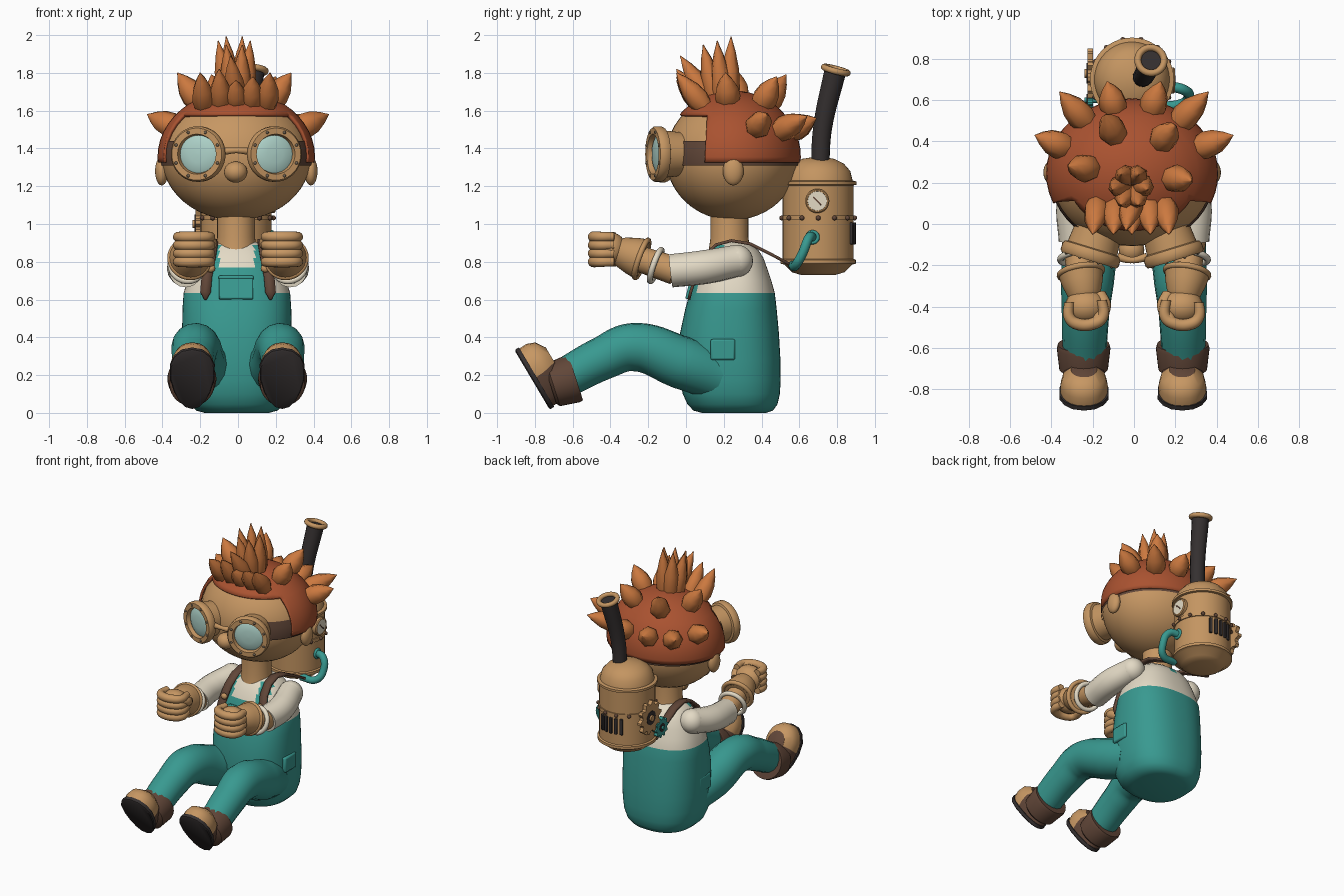
import bpy, bmesh
from math import sin, cos, pi, radians
from mathutils import Vector, Matrix

cube = bpy.data.objects.get("Cube")
if cube:
    bpy.data.objects.remove(cube)


def material(name, rgb):
    m = bpy.data.materials.new(name)
    m.use_nodes = True
    m.diffuse_color = (*rgb, 1)
    m.node_tree.nodes["Principled BSDF"].inputs["Base Color"].default_value = (*rgb, 1)
    return m


SKIN = material("skin tan", (0.57, 0.31, 0.125))
BRASS = material("brass", (0.55, 0.30, 0.12))
CAP = material("dark hair", (0.40, 0.085, 0.03))
SPIKE = material("orange hair", (0.60, 0.19, 0.05))
TEAL = material("teal cloth", (0.04, 0.32, 0.28))
CREAM = material("cream shirt", (0.77, 0.70, 0.56))
BROWN = material("brown leather", (0.12, 0.062, 0.04))
DARK = material("charcoal", (0.036, 0.03, 0.03))
LENS = material("pale lens", (0.42, 0.64, 0.58))
RIVET = material("dull steel", (0.17, 0.13, 0.09))


def finish(ob, mat, smooth=40):
    ob.data.materials.append(mat)
    bpy.ops.object.select_all(action='DESELECT')
    ob.select_set(True)
    bpy.context.view_layer.objects.active = ob
    bpy.ops.object.shade_smooth_by_angle(angle=radians(smooth))
    return ob


def from_bmesh(name, bm, mat, m=Matrix(), smooth=40):
    bmesh.ops.recalc_face_normals(bm, faces=bm.faces)
    me = bpy.data.meshes.new(name)
    bm.to_mesh(me)
    bm.free()
    ob = bpy.data.objects.new(name, me)
    bpy.context.collection.objects.link(ob)
    ob.matrix_world = m
    return finish(ob, mat, smooth)


def aim(loc, direction):
    return Matrix.Translation(loc) @ Vector(direction).to_track_quat('Z', 'Y').to_matrix().to_4x4()


def loft(name, rings, mat, m=Matrix(), seg=32, power=2, teeth=0, smooth=40):
    """Stack of rings (height, rx, ry, cy) along local Z, capped at both ends."""
    bm = bmesh.new()
    loops = []
    for h, rx, *rest in rings:
        ry = rest[0] if rest else rx
        cy = rest[1] if len(rest) > 1 else 0
        loop = []
        for i in range(seg):
            a = 2 * pi * i / seg
            k = 1 - teeth * (i // 2 % 2)
            c, s = cos(a), sin(a)
            x = abs(c) ** (2 / power) * (1 if c > 0 else -1)
            y = abs(s) ** (2 / power) * (1 if s > 0 else -1)
            loop.append(bm.verts.new((rx * k * x, cy + ry * k * y, h)))
        loops.append(loop)
    for a, b in zip(loops, loops[1:]):
        for i in range(seg):
            j = (i + 1) % seg
            bm.faces.new((a[i], a[j], b[j], b[i]))
    bm.faces.new(loops[0])
    bm.faces.new(loops[-1])
    return from_bmesh(name, bm, mat, m, smooth)


def ball(name, loc, radii, mat, seg=24, cuts=(), keep=None):
    """Ellipsoid, optionally sliced by planes with only some faces kept."""
    bm = bmesh.new()
    m = Matrix.Translation(loc) @ Matrix.Diagonal((*radii, 1))
    bmesh.ops.create_uvsphere(bm, u_segments=seg, v_segments=max(6, seg // 2), radius=1, matrix=m)
    for co, no in cuts:
        bmesh.ops.bisect_plane(bm, geom=bm.verts[:] + bm.edges[:] + bm.faces[:], plane_co=co, plane_no=no)
    if keep:
        drop = [f for f in bm.faces if not keep(f.calc_center_median())]
        bmesh.ops.delete(bm, geom=drop, context='FACES')
    return from_bmesh(name, bm, mat, smooth=60)


def box(name, size, mat, m, bevel=0.006):
    bm = bmesh.new()
    bmesh.ops.create_cube(bm, size=1, matrix=Matrix.Diagonal((*size, 1)))
    ob = from_bmesh(name, bm, mat, m, 30)
    mod = ob.modifiers.new("bevel", 'BEVEL')
    mod.width, mod.segments = bevel, 2


def tube(name, pts, radii, mat):
    cu = bpy.data.curves.new(name, 'CURVE')
    cu.dimensions, cu.bevel_depth, cu.bevel_resolution = '3D', 1, 6
    cu.use_fill_caps = True
    sp = cu.splines.new('BEZIER')
    sp.bezier_points.add(len(pts) - 1)
    for bp, p, r in zip(sp.bezier_points, pts, radii):
        bp.co, bp.radius = p, r
        bp.handle_left_type = bp.handle_right_type = 'AUTO'
    ob = bpy.data.objects.new(name, cu)
    bpy.context.collection.objects.link(ob)
    bpy.ops.object.select_all(action='DESELECT')
    ob.select_set(True)
    bpy.context.view_layer.objects.active = ob
    bpy.ops.object.convert(target='MESH')
    finish(bpy.context.object, mat, 50)


def ring(name, m, major, minor, mat):
    bpy.ops.mesh.primitive_torus_add(major_segments=32, minor_segments=10, major_radius=major, minor_radius=minor)
    ob = bpy.context.object
    ob.name, ob.matrix_world = name, m
    finish(ob, mat, 60)


def paint(ob, mat, rule):
    ob.data.materials.append(mat)
    for f in ob.data.polygons:
        if rule(f.center):
            f.material_index = 1


# Torso with overalls and shirt
torso = loft("torso", [(0, .17, .17, .255), (.012, .215, .21, .25), (.045, .25, .238, .246), (.1, .272, .257, .24),
                       (.17, .284, .266, .235), (.28, .29, .268, .232), (.42, .29, .262, .23), (.55, .288, .242, .238),
                       (.635, .282, .225, .245), (.7, .262, .207, .245), (.77, .238, .183, .245), (.82, .21, .16, .25),
                       (.86, .18, .135, .25), (.89, .14, .1, .245), (.905, .1, .08, .24)], CREAM,
             Matrix.Translation((-.006, 0, 0)), seg=72, power=2.4)
paint(torso, TEAL, lambda c: c.z < .635
      or c.y < .2 and (abs(c.x) < .125 and c.z < .77 or .09 < abs(c.x) < .165 and c.z < .88)
      or c.y > .3 and abs(c.x) < .03 and .82 < c.z < .87)
loft("neck", [(.86, .11), (.93, .1), (1.06, .1)], SKIN, Matrix.Translation((-.01, .23, 0)))
box("bib_pocket", (.18, .12, .03), TEAL, aim((-.01, .025, .66), (0, -1, .25)))
box("bib_pocket_hem", (.185, .018, .034), TEAL, aim((-.01, .038, .715), (0, -1, .25)))

# Head, ears, nose, hair and goggle strap
CX = -.009
HEAD = Vector((CX, .245, 1.355))
ball("head", HEAD, (.395, .352, .335), SKIN, 48)
ball("nose", (CX - .003, -.125, 1.275), (.062, .06, .056), SKIN)
ball("goggle_strap", HEAD, (.403, .36, .342), BROWN, 48,
     [((0, 0, 1.31), (0, 0, 1)), ((0, 0, 1.44), (0, 0, 1)), ((0, -.035, 0), (0, 1, 0))],
     lambda c: 1.31 < c.z < 1.44 and c.y > -.035)
HAIR = Vector((.417, .363, .352))
hair = ball("hair_cap", HEAD, HAIR, CAP, 48,
            [((0, 0, z), (0, 0, 1)) for z in (1.325, 1.58)] + [((0, .1, 1.35), (0, 1, -.05))],
            lambda c: c.z > 1.58 or c.z > 1.325 and c.y > .1 + (c.z - 1.35) * .05)
hair.modifiers.new("thickness", 'SOLIDIFY').thickness = .018


def spike(base, tip, r):
    base, tip = Vector(base), Vector(tip)
    n = (tip - base).length
    loft("hair_spike", [(-.03, r * .8), (n * .12, r), (n * .45, r * .86), (n * .75, r * .48), (n * .95, r * .12),
                        (n, .003)], SPIKE, aim(base, tip - base), seg=7, smooth=56)


# Spikes growing straight out of the cap
tips = [(s * x, y, z) for s in (1, -1) for x, y, z in ((.48, .43, 1.58), (.36, .64, 1.57), (.13, .69, 1.56))]
tips += [(-.14, .53, 1.79), (.2, .48, 1.78), (-.32, .28, 1.8), (.28, .21, 1.8)]
for t in tips:
    d = Vector(t) - HEAD
    k = Vector((d.x / HAIR.x, d.y / HAIR.y, d.z / HAIR.z)).length
    spike(HEAD + d / k, t, .07)
# Fringe row and tall crest
for x, z in ((-.2, 1.8), (-.1, 1.82), (-.01, 1.76), (.08, 1.78), (.17, 1.8)):
    spike((x * .9, .08, 1.64), (x, -.05, z), .062)
spike((-.01, .11, 1.67), (-.04, -.03, 1.89), .06)
for i in range(6):
    c, s = cos(i * pi / 3), sin(i * pi / 3)
    spike((.045 * c - .01, .19 + .045 * s, 1.68), (-.02 + .085 * c, .165 + .085 * s, 1.97 + .025 * s), .056)

# Goggles
tube("goggle_bridge", [(CX + x, y, z) for x, y, z in ((-.07, -.16, 1.385), (0, -.175, 1.39), (.07, -.16, 1.385))],
     [.02, .015, .02], BRASS)
for s in (1, -1):
    m = aim((.2 * s + CX, -.145, 1.37), (.29 * s, -.95, 0))
    loft("goggle_frame", [(-.13, .115), (-.03, .125), (-.025, .14), (-.01, .147), (.02, .147), (.032, .138),
                          (.032, .106), (.004, .1)], BRASS, m, 40)
    loft("goggle_lens", [(.002, .104), (.012, .085), (.018, .045), (.02, .005)], LENS, m, 32)
    for i in range(8):
        a = (i + .5) * pi / 4
        ball("goggle_rivet", m @ Vector((.124 * cos(a), .124 * sin(a), .03)), (.009,) * 3, RIVET, 8)

# Paired limbs and straps
for s in (1, -1):
    ball("ear", (.395 * s + CX, .25, 1.28), (.035, .055, .076), SKIN)
    tube("trouser_leg", [(.15 * s, .16, .2), (.2 * s, -.02, .265), (.225 * s, -.28, .348), (.235 * s, -.44, .29),
                         (.24 * s, -.65, .18)], [.135, .14, .128, .115, .105], TEAL)
    loft("boot_cuff", [(-.07, .11), (-.07, .125), (-.05, .13), (.055, .118), (.07, .1)], BROWN,
         aim((.24 * s - .004, -.65, .165), (0, -.94, -.3)))
    # Boots tipped back on their heels
    m = Matrix(((-1, 0, 0, .238 * s - .004), (0, -.51, .86, -.815), (0, .86, .51, .175), (0, 0, 0, 1)))
    sole = loft("boot_sole", [(0, .112, .174), (.006, .118, .183), (.028, .118, .183)], DARK, m, 16, 2.3)
    upper = loft("boot_upper", [(.02, .108, .176), (.07, .11, .176, .003), (.115, .098, .15, .012), (.15, .06, .09, .02)],
                 BROWN, m, 24, 2.3)
    paint(upper, SKIN, lambda c: c.y > .025)
    for part in (sole, upper):
        for v in part.data.vertices:
            v.co.x *= 1 + 1.6 * min(v.co.y, .05)
    box("hip_pocket", (.03, .13, .11), TEAL, Matrix.Translation((.282 * s, .195, .335)), .01)
    # Sleeve, forearm and bands
    ball("shoulder", (.24 * s, .27, .805), (.085, .085, .085), CREAM)
    tube("sleeve", [(.24 * s, .27, .805), (.285 * s, .1, .772), (.277 * s, -.08, .752)], [.085, .09, .088], CREAM)
    tube("forearm", [(.277 * s, -.06, .753), (.26 * s, -.2, .8), (.24 * s, -.36, .855)], [.075, .07, .07], SKIN)
    along = (-.15 * s, -.94, .33)
    ring("sleeve_band", aim((.27 * s, -.16, .78), along), .088, .016, CREAM)
    loft("glove_cuff", [(-.04, .112), (.02, .1), (.085, .08), (.1, .07)], BRASS,
         aim((.253 * s, -.265, .825), along))
    ring("wrist_band", aim((.257 * s, -.235, .815), along), .104, .015, BRASS)
    # Fist
    ball("palm", (.235 * s, -.4, .868), (.1, .085, .088), SKIN)
    for i in range(4):
        z = .8 + .044 * i
        tube("finger", [(s * x, y, z) for x, y in ((.155, -.37), (.152, -.45), (.19, -.48), (.275, -.484),
                                                   (.312, -.455), (.315, -.38))], [.024, .027, .029, .029, .027, .024], SKIN)
    tube("thumb", [(.165 * s, -.34, .87), (.145 * s, -.4, .9), (.18 * s, -.47, .93)], [.03, .034, .025], SKIN)
    # Leather shoulder strap
    bm = bmesh.new()
    path = [(.172, .015, .6), (.172, .025, .64), (.165, .05, .72), (.145, .095, .83), (.135, .16, .89),
            (.13, .24, .912), (.135, .34, .895), (.14, .45, .84), (.14, .58, .77)]
    rows = [[bm.verts.new((s * x + w, y, z)) for w in ((-.028, .028) if i else (-.006, .006))]
            for i, (x, y, z) in enumerate(path)]
    for a, b in zip(rows, rows[1:]):
        bm.faces.new((a[0], a[1], b[1], b[0]))
    strap = from_bmesh("shoulder_strap", bm, BROWN)
    mod = strap.modifiers.new("thickness", 'SOLIDIFY')
    mod.thickness, mod.offset = .016, 0
    ball("strap_button", (.145 * s, .045, .765), (.025, .018, .022), BRASS, 12)

# Boiler backpack
at = Matrix.Translation((-.01, .7, 0))
loft("boiler", [(.73, .09), (.745, .14), (.785, .18), (.79, .2), (.81, .2), (.815, .188), (1.205, .188), (1.208, .203),
                (1.225, .203), (1.23, .182), (1.28, .17), (1.32, .135), (1.345, .085), (1.355, .02)], BRASS, at, 40)
loft("boiler_band", [(1.02, .19), (1.02, .195), (1.045, .195), (1.045, .19)], BRASS, at, 40)
for i in range(14):
    a = 2 * pi * i / 14
    ball("boiler_rivet", at @ Vector((.198 * cos(a), .198 * sin(a), 1.032)), (.013,) * 3, BROWN, 8)
for i in range(5):
    a = pi / 2 + (i - 2) * .2
    box("boiler_vent", (.022, .115, .03), DARK,
        aim(at @ Vector((.186 * cos(a), .186 * sin(a), .95)), (cos(a), sin(a), 0)), .004)
tube("chimney", [(.04, .71, 1.3), (.05, .722, 1.5), (.082, .79, 1.81)], [.048, .05, .058], DARK)
ring("chimney_rim", aim((.082, .793, 1.815), (.1, .25, .96)), .064, .017, BRASS)

# Gauge and hose on the left
m = aim((.172, .695, 1.122), (1, 0, 0))
loft("gauge_rim", [(-.02, .064), (.02, .064), (.026, .058), (.026, .052), (.02, .05)], BRASS, m)
loft("gauge_face", [(.018, .051), (.024, .051)], CREAM, m)
box("gauge_needle", (.008, .06, .005), BROWN, m @ Matrix.Translation((0, 0, .026)) @ Matrix.Rotation(.8, 4, 'Z'), .001)
tube("hose", [(.16, .67, .93), (.24, .65, .925), (.265, .615, .84), (.235, .583, .785), (.12, .565, .78)], [.025] * 5, TEAL)
ring("hose_collar", aim((.18, .67, .93), (1, 0, 0)), .028, .01, TEAL)

# Gears on the right
for name, y, z, r, mat in (("large_gear", .73, 1, .12, BRASS), ("small_gear", .6, .88, .072, TEAL)):
    m = aim((-.21, y, z), (-1, 0, 0))
    loft(name, [(-.012, r), (.016, r)], mat, m, 40, teeth=.2, smooth=10)
    loft("gear_hole", [(.01, r * .42), (.019, r * .42)], DARK, m, 20)
    loft("gear_axle", [(-.06, r * .18), (.03, r * .18)], mat, m, 16)
